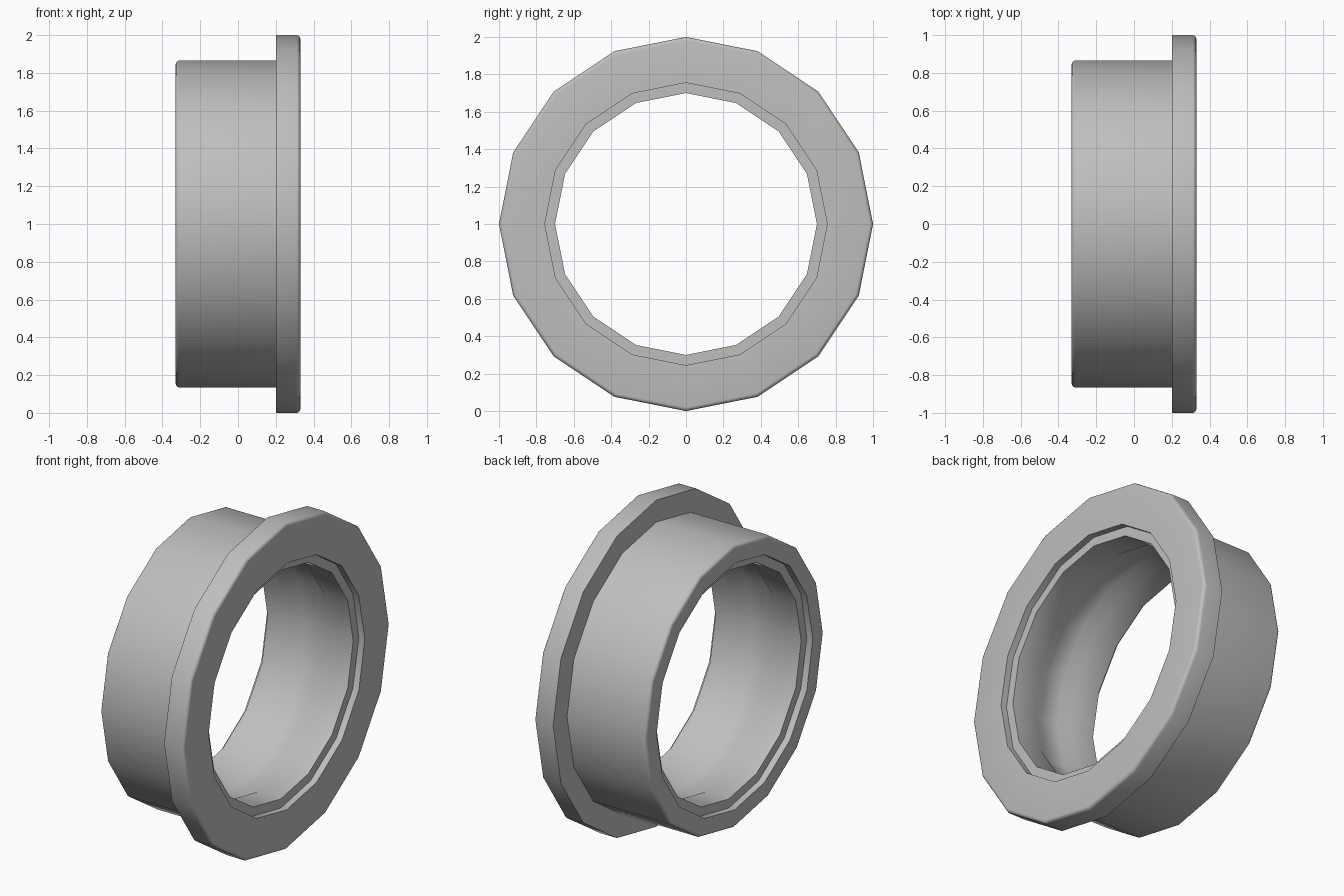
import bpy
import bmesh
from math import sin, cos, pi, radians

SIDES = 16
HALF = 0.33      # half of the length along x
BEVEL = 0.02

cube = bpy.data.objects.get("Cube")
if cube:
    bpy.data.objects.remove(cube, do_unlink=True)

# Plain grey metal
metal = bpy.data.materials.new("grey metal")
metal.use_nodes = True
grey = (0.52, 0.52, 0.52, 1)
metal.diffuse_color = grey
metal.node_tree.nodes["Principled BSDF"].inputs["Base Color"].default_value = grey


def rounded_corner(side, radius, steps=4):
    """Points of a rounded outer corner, from the end face to the rim."""
    points = []
    for i in range(steps + 1):
        a = pi / 2 * i / steps
        points.append((side * (HALF - BEVEL + BEVEL * cos(a)),
                       radius - BEVEL + BEVEL * sin(a)))
    return points


# Closed cross-section (x, radius): barrel, flange, then the stepped bore
outside = rounded_corner(-1, 0.865)
outside += [(0.2, 0.865), (0.2, 1.0)]
outside += reversed(rounded_corner(1, 1.0))

# Half of the bore: end recess, bore wall, ball groove
half_bore = [(HALF, 0.755), (0.29, 0.755), (0.29, 0.70),
             (0.13, 0.70), (0.06, 0.735)]
profile = outside + half_bore + [(-x, r) for x, r in reversed(half_bore)]

# Sweep the cross-section around the x axis
bm = bmesh.new()
rings = []
for i in range(SIDES):
    a = 2 * pi * i / SIDES
    rings.append([bm.verts.new((x, r * sin(a), 1 + r * cos(a)))
                  for x, r in profile])
count = len(profile)
for i in range(SIDES):
    here, after = rings[i], rings[(i + 1) % SIDES]
    for j in range(count):
        k = (j + 1) % count
        bm.faces.new((here[j], here[k], after[k], after[j]))
bmesh.ops.recalc_face_normals(bm, faces=bm.faces)

mesh = bpy.data.meshes.new("flanged_ring")
bm.to_mesh(mesh)
bm.free()
mesh.materials.append(metal)
ring = bpy.data.objects.new("flanged_ring", mesh)
bpy.context.collection.objects.link(ring)

# Smooth shading with crisp rims
bpy.ops.object.select_all(action="DESELECT")
ring.select_set(True)
bpy.context.view_layer.objects.active = ring
bpy.ops.object.shade_smooth_by_angle(angle=radians(30))
